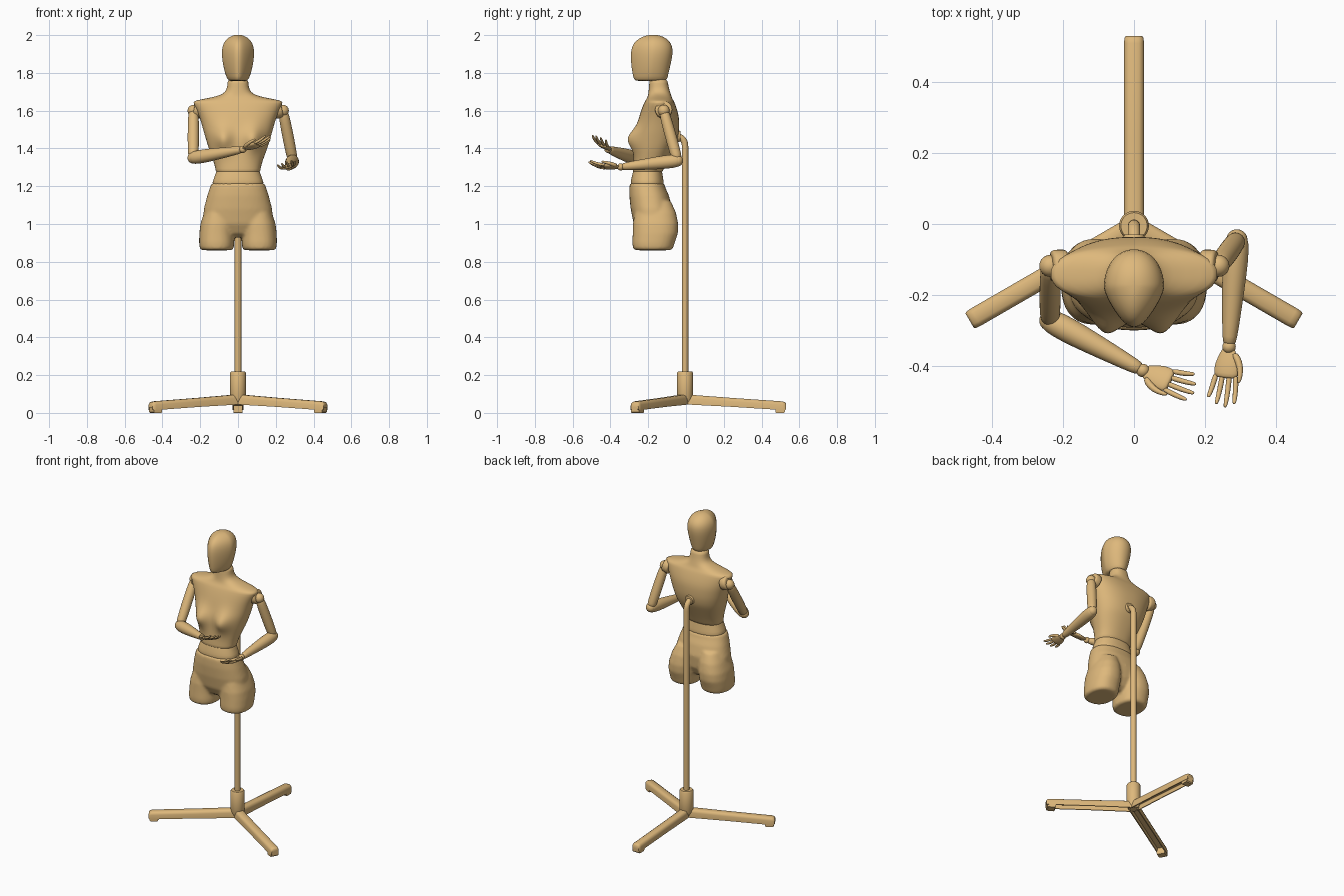
import bpy, bmesh, math
from mathutils import Vector

if "Cube" in bpy.data.objects:
    bpy.data.objects.remove(bpy.data.objects["Cube"])

mat = bpy.data.materials.new("tan")
mat.diffuse_color = (0.73, 0.48, 0.2, 1)
mat.use_nodes = True
mat.node_tree.nodes["Principled BSDF"].inputs["Base Color"].default_value = mat.diffuse_color


def add_loft(bm, rings):
    """Skin a list of equal-length point rings and cap both ends."""
    vs = [[bm.verts.new(p) for p in r] for r in rings]
    n = len(vs[0])
    for a, b in zip(vs, vs[1:]):
        for i in range(n):
            j = (i + 1) % n
            bm.faces.new((a[i], a[j], b[j], b[i]))
    bm.faces.new(vs[0][::-1])
    bm.faces.new(vs[-1])


def finish(name, bm, subsurf=0, sharp=None):
    bmesh.ops.recalc_face_normals(bm, faces=bm.faces)
    me = bpy.data.meshes.new(name)
    bm.to_mesh(me)
    bm.free()
    me.materials.append(mat)
    me.shade_smooth()
    if sharp:
        me.set_sharp_from_angle(angle=math.radians(sharp))
    ob = bpy.data.objects.new(name, me)
    bpy.context.collection.objects.link(ob)
    if subsurf:
        m = ob.modifiers.new("smooth", 'SUBSURF')
        m.levels = m.render_levels = subsurf
    return ob


def section(z, w, yf, yb, cx=0, e=2.3, taper=0, n=40):
    """Horizontal superellipse; taper narrows the front half."""
    pts = []
    for i in range(n):
        a = 2 * math.pi * i / n
        c, s = math.cos(a), math.sin(a)
        x = math.copysign(abs(c) ** (2 / e), c) * w
        t = math.copysign(abs(s) ** (2 / e), s)
        x *= 1 - taper * max(0, -t)
        pts.append(Vector((cx + x, (yf + yb) / 2 + t * (yb - yf) / 2, z)))
    return pts


def add_tube(bm, path, radii, n=16, side=None, flat=1.0):
    """Tube of varying radius along a path; flat squashes one axis."""
    path = [Vector(p) for p in path]
    d = (path[-1] - path[0]).normalized()
    u = Vector(side) if side else d.orthogonal()
    u = (u - d * u.dot(d)).normalized()
    v = d.cross(u)
    add_loft(bm, [[p + u * r * math.cos(2 * math.pi * i / n) + v * r * flat * math.sin(2 * math.pi * i / n)
                   for i in range(n)] for p, r in zip(path, radii)])


def limb(name, a, b, profile):
    a, b = Vector(a), Vector(b)
    bm = bmesh.new()
    add_tube(bm, [a.lerp(b, t) for t, _ in profile], [r for _, r in profile])
    return finish(name, bm, 1)


def ball(name, c, r):
    bm = bmesh.new()
    bmesh.ops.create_uvsphere(bm, u_segments=24, v_segments=14, radius=r)
    bmesh.ops.translate(bm, verts=bm.verts, vec=c)
    return finish(name, bm)


# Head
bm = bmesh.new()
add_loft(bm, [section(*r, e=2.1, taper=0.42) for r in (
    (1.756, .045, -.262, -.112), (1.764, .056, -.277, -.1), (1.80, .07, -.284, -.092),
    (1.85, .081, -.291, -.08), (1.90, .087, -.293, -.07), (1.94, .084, -.287, -.071),
    (1.97, .07, -.267, -.088), (1.992, .045, -.232, -.118), (2.002, .015, -.19, -.155))])
finish("head", bm, 1)

# Chest with shoulders and neck
rings = [section(*r, n=48) for r in (
    (1.27, .112, -.277, -.13), (1.275, .118, -.283, -.125), (1.31, .122, -.28, -.11),
    (1.36, .14, -.277, -.085), (1.40, .155, -.275, -.065), (1.43, .164, -.274, -.05),
    (1.46, .173, -.272, -.042), (1.49, .182, -.268, -.037), (1.52, .19, -.26, -.036),
    (1.56, .202, -.25, -.036), (1.60, .218, -.238, -.045), (1.642, .238, -.222, -.06),
    (1.653, .237, -.215, -.066), (1.669, .14, -.205, -.075), (1.686, .08, -.2, -.08),
    (1.71, .059, -.197, -.088), (1.745, .055, -.194, -.096), (1.77, .055, -.194, -.098))]
for p in (p for r in rings for p in r):
    if p.y < -.15:
        p.y -= .052 * math.exp(-((abs(p.x) - .08) / .045) ** 2 - ((p.z - 1.45) / .055) ** 2)
bm = bmesh.new()
add_loft(bm, rings)
finish("chest", bm, 1)

# Waist insert
bm = bmesh.new()
add_loft(bm, [section(*r) for r in (
    (1.19, .138, -.293, -.113), (1.22, .136, -.293, -.118), (1.25, .125, -.288, -.122),
    (1.285, .112, -.278, -.128), (1.30, .11, -.275, -.128))])
finish("waist", bm, 1)

# Hips: pelvis and two thigh stumps fused
bm = bmesh.new()
add_loft(bm, [section(*r) for r in (
    (.93, .10, -.22, -.13), (.95, .15, -.25, -.105), (1.0, .187, -.277, -.08),
    (1.08, .181, -.293, -.072), (1.15, .163, -.30, -.09), (1.19, .15, -.30, -.108), (1.216, .141, -.298, -.115))])
for s in (-1, 1):
    add_loft(bm, [section(z, w, yf, yb, cx=s * cx) for z, cx, w, yf, yb in (
        (.861, .113, .078, -.268, -.082), (.872, .113, .09, -.281, -.068), (.90, .113, .093, -.284, -.06),
        (.95, .112, .093, -.282, -.043), (1.0, .108, .091, -.281, -.041),
        (1.06, .10, .08, -.272, -.053), (1.12, .09, .06, -.25, -.08))])
hips = finish("hips", bm)
m = hips.modifiers.new("fuse", 'REMESH')
m.mode, m.voxel_size, m.use_smooth_shade = 'VOXEL', .008, True
m = hips.modifiers.new("soften", 'SMOOTH')
m.factor, m.iterations = .5, 8


# Hands, palm up with the thumb on the outer side
def hand(name, wrist, d, t):
    o, d, t = Vector(wrist), Vector(d).normalized(), Vector(t)
    t = (t - d * t.dot(d)).normalized()
    n = d.cross(t)
    if n.z < 0:
        n = -n
    at = lambda s, w, h: o + d * s + t * w + n * h
    bm = bmesh.new()
    add_tube(bm, [at(s, 0, 0) for s in (0, .02, .05, .078, .09)],
             (.016, .025, .037, .037, .03), side=t, flat=.36)
    for off, ln in ((-.029, .07), (-.010, .087), (.010, .094), (.029, .082)):
        path = [at(.078 + ln * k, off * (1 + .35 * k), h)
                for k, h in ((0, 0), (.35, .002), (.7, .008), (.95, .017), (1, .019))]
        add_tube(bm, path, (.0085, .0085, .0075, .006, .003), n=8)
    add_tube(bm, [at(.015, .016, 0), at(.04, .036, .004), at(.07, .045, .009), at(.095, .045, .013), at(.1, .044, .014)],
             (.012, .011, .0085, .0065, .003), n=8)
    finish(name, bm, 1)


# Arms
upper = ((0, .015), (.03, .026), (.2, .03), (.6, .031), (.92, .029), (1, .024))
fore = ((-.06, .02), (-.03, .031), (.08, .037), (.3, .036), (.65, .028), (.94, .021), (.98, .016))
for side, sh, el, wr, hd, th in (
        ("right", (-.236, -.118, 1.60), (-.237, -.272, 1.35), (.025, -.413, 1.395), (.15, -.058, .05), (-.37, -.93, .3)),
        ("left", (.238, -.118, 1.60), (.29, -.045, 1.335), (.268, -.346, 1.302), (-.02, -.18, .005), (1, 0, .3))):
    sx = math.copysign(1, sh[0])
    limb(side + "_shoulder_plate", (sx * .19, -.118, 1.60), (sx * .234, -.118, 1.61),
         ((0, .045), (.1, .047), (.9, .047), (1, .042)))
    ball(side + "_shoulder_ball", sh, .031)
    limb(side + "_upper_arm", sh, el, upper)
    ball(side + "_elbow_ball", el, .03)
    limb(side + "_forearm", el, wr, fore)
    ball(side + "_wrist_ball", wr, .019)
    hand(side + "_hand", wr, hd, th)

# Stand pole bending into the back
Y = -.005
cu = bpy.data.curves.new("pole", 'CURVE')
cu.dimensions, cu.bevel_depth, cu.bevel_resolution, cu.use_fill_caps = '3D', .0175, 5, True
sp = cu.splines.new('POLY')
path = [(Y, .1), (Y, 1.41)] + [(Y - .05 + .05 * math.cos(a), 1.415 + .05 * math.sin(a))
                               for a in (math.pi / 16 * k for k in range(1, 9))] + [(-.1, 1.465)]
sp.points.add(len(path) - 1)
for p, (y, z) in zip(sp.points, path):
    p.co = (0, y, z, 1)
sp.use_smooth = True
cu.materials.append(mat)
bpy.context.collection.objects.link(bpy.data.objects.new("pole", cu))


# Hub and back collar
def turned(name, pts, radii):
    bm = bmesh.new()
    add_tube(bm, pts, radii, n=32)
    finish(name, bm, sharp=35)


turned("hub", [(0, Y, z) for z in (.05, .08, .212, .22)], (.03, .042, .042, .037))
turned("back_collar", [(0, y, 1.465) for y in (-.07, -.036, -.03)], (.03, .03, .026))

# Three hollow stand legs with foot pads
for k, name in enumerate(("back", "left", "right")):
    ang = math.pi / 2 - k * 2 * math.pi / 3
    d = Vector((math.cos(ang), math.sin(ang), 0))
    s = Vector((-d.y, d.x, 0))
    at = lambda r, w, z: Vector((0, Y, 0)) + d * r + s * w + Vector((0, 0, z))
    rings = []
    for r, w, top, bot in ((0, .028, .098, .045), (.25, .028, .079, .032), (.515, .028, .061, .015),
                           (.529, .027, .057, .015), (.535, .023, .05, .02)):
        half = [(w - .006, bot), (w, bot), (w, top - .018), (w * .85, top - .006), (w * .5, top)]
        inner = (w - .007, top - .022)
        prof = [inner] + half + [(-x, z) for x, z in half[::-1]] + [(-inner[0], inner[1])]
        rings.append([at(r, x, z) for x, z in prof])
    bm = bmesh.new()
    add_loft(bm, rings)
    finish(name + "_stand_leg", bm, sharp=40)
    bm = bmesh.new()
    add_loft(bm, [[at(r, w, z) for r, w in ((a, -.025), (b, -.025), (b, .025), (a, .025))]
                  for z, a, b in ((0, .482, .524), (.006, .478, .529), (.04, .478, .529))])
    finish(name + "_foot_pad", bm, sharp=30)
